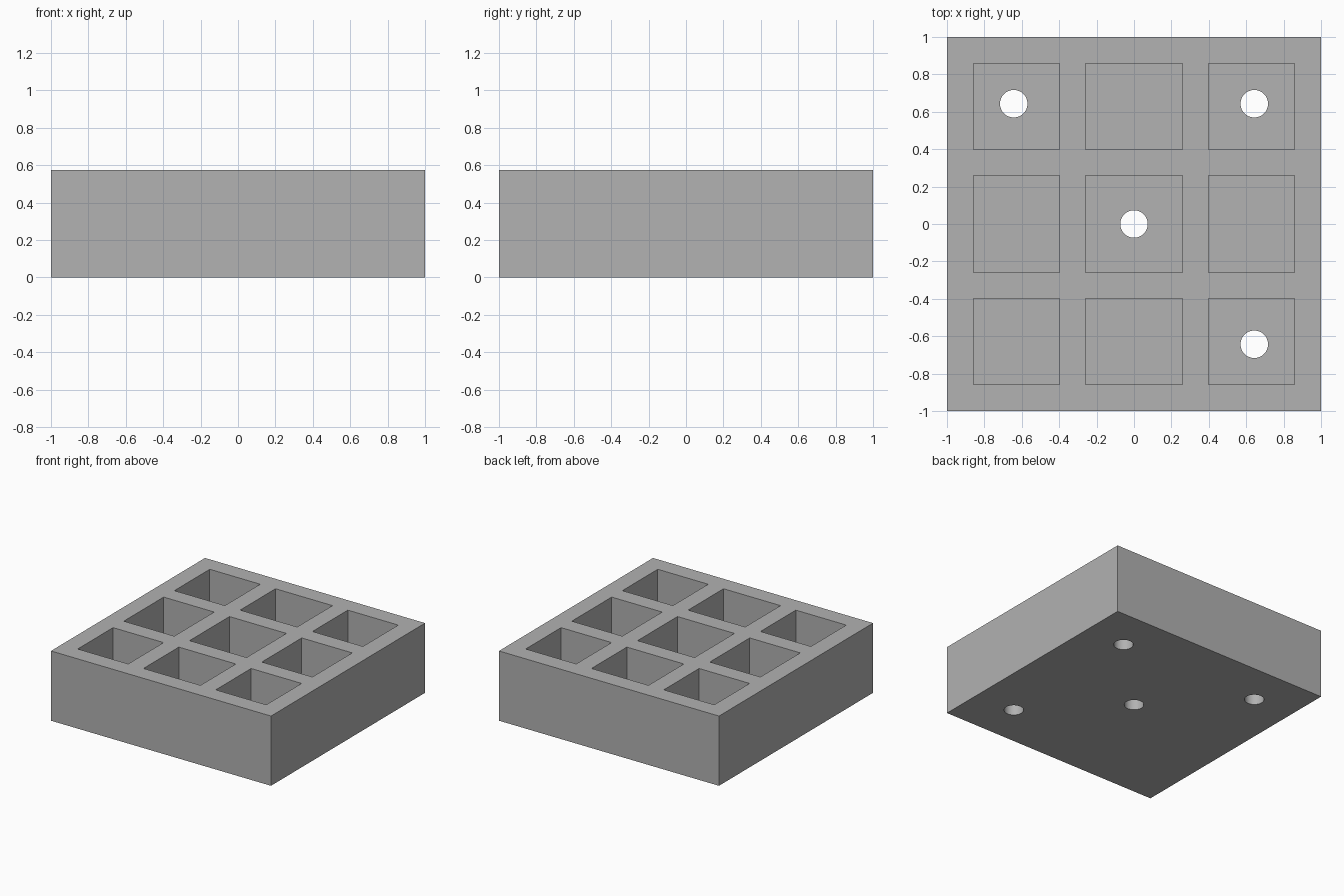
import bpy
import math

if "Cube" in bpy.data.objects:
    bpy.data.objects.remove(bpy.data.objects["Cube"])

HEIGHT = 0.573
FLOOR = 0.143          # thickness under the pockets
HOLE_RADIUS = 0.0735
SPANS = [(-0.857, -0.398), (-0.259, 0.259), (0.398, 0.857)]
HOLES = [(-0.643, 0.643), (0.643, 0.643), (0, 0), (0.643, -0.643)]

grey = bpy.data.materials.new("mid_grey")
grey.diffuse_color = (0.445, 0.445, 0.445, 1)
grey.use_nodes = True
grey.node_tree.nodes["Principled BSDF"].inputs["Base Color"].default_value = grey.diffuse_color


def box(name, x, y, z):
    """Box from (min, max) ranges on each axis."""
    mid = [(a + b) / 2 for a, b in (x, y, z)]
    bpy.ops.mesh.primitive_cube_add(size=1, location=mid)
    obj = bpy.context.object
    obj.name = name
    obj.scale = [b - a for a, b in (x, y, z)]
    bpy.ops.object.transform_apply(location=True, rotation=False, scale=True)
    obj.data.materials.append(grey)
    return obj


def cut(target, cutter):
    """Subtract the cutter from the target, then discard the cutter."""
    cutter.hide_render = True
    mod = target.modifiers.new("cut", 'BOOLEAN')
    mod.operation = 'DIFFERENCE'
    mod.solver = 'EXACT'
    mod.object = cutter
    bpy.context.view_layer.objects.active = target
    bpy.ops.object.modifier_apply(modifier=mod.name)
    bpy.data.objects.remove(cutter, do_unlink=True)


# Solid block
tray = box("compartment_tray", (-1, 1), (-1, 1), (0, HEIGHT))

# Three by three open pockets
for x in SPANS:
    for y in SPANS:
        cut(tray, box("pocket_cutter", x, y, (FLOOR, HEIGHT + 0.2)))

# Round holes through the floor
for x, y in HOLES:
    bpy.ops.mesh.primitive_cylinder_add(vertices=64, radius=HOLE_RADIUS,
                                        depth=0.4, location=(x, y, FLOOR / 2))
    hole = bpy.context.object
    hole.name = "hole_cutter"
    hole.data.materials.append(grey)
    cut(tray, hole)

# Smooth hole walls, sharp edges elsewhere
bpy.ops.object.select_all(action='DESELECT')
tray.select_set(True)
bpy.context.view_layer.objects.active = tray
bpy.ops.object.shade_smooth_by_angle(angle=math.radians(30))
